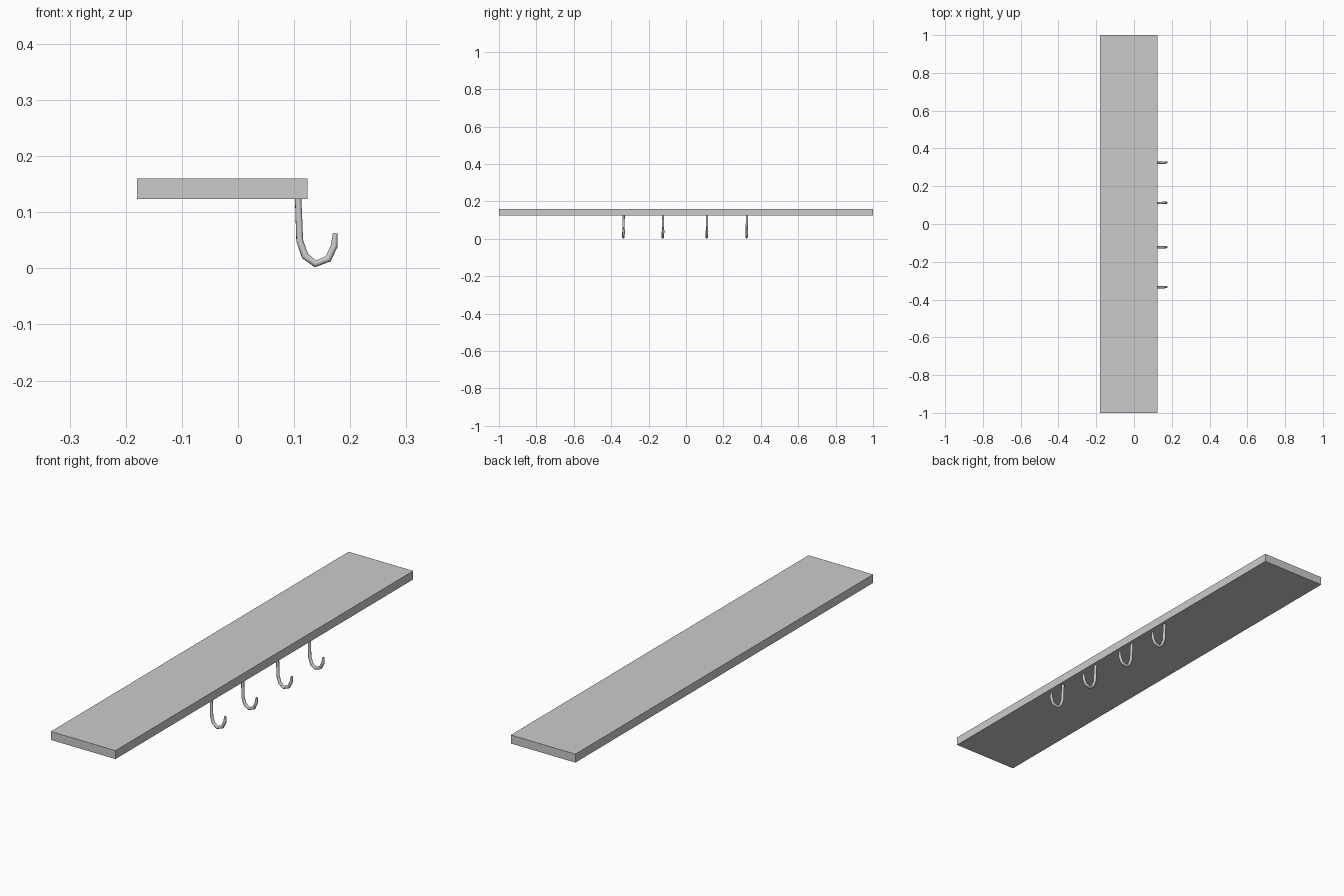
import bpy, bmesh
from mathutils import Matrix

if "Cube" in bpy.data.objects:
    bpy.data.objects.remove(bpy.data.objects["Cube"])


# Shelf board
def make_box(name, lo, hi):
    size = [h - l for l, h in zip(lo, hi)]
    mid = [(h + l) / 2 for l, h in zip(lo, hi)]
    bm = bmesh.new()
    bmesh.ops.create_cube(bm, size=1, matrix=Matrix.Translation(mid) @ Matrix.Diagonal((*size, 1)))
    mesh = bpy.data.meshes.new(name)
    bm.to_mesh(mesh)
    bm.free()
    obj = bpy.data.objects.new(name, mesh)
    bpy.context.collection.objects.link(obj)


make_box("shelf_board", (-0.18, -1, 0.124), (0.124, 1, 0.16))

# Coat hook: path points are (x, y, z, relative thickness), root sunk into the board
path = [
    (0.107, 0.001, 0.130, 1.0),
    (0.110, 0.000, 0.049, 1.08),
    (0.1195, -0.001, 0.022, 1.15),
    (0.1378, -0.001, 0.008, 1.08),
    (0.161, 0.000, 0.017, 1.12),
    (0.1715, 0.001, 0.040, 1.08),
    (0.173, 0.002, 0.0625, 0.7),
]
curve = bpy.data.curves.new("hook", 'CURVE')
curve.dimensions = '3D'
curve.bevel_depth = 0.006
curve.bevel_resolution = 2
curve.use_fill_caps = True
spline = curve.splines.new('POLY')
spline.points.add(len(path) - 1)
for point, (x, y, z, r) in zip(spline.points, path):
    point.co = (x, y, z, 1)
    point.radius = r

# Convert to a mesh and smooth the rod while keeping the tip edge sharp
hook = bpy.data.objects.new("hook_1", curve)
bpy.context.collection.objects.link(hook)
bpy.context.view_layer.objects.active = hook
hook.select_set(True)
bpy.ops.object.convert(target='MESH')
hook = bpy.context.view_layer.objects.active
bpy.ops.object.shade_smooth_by_angle(angle=1.05)

# Row of four hooks
hook.location.y = -0.334
for i, y in enumerate((-0.123, 0.112, 0.325), start=2):
    copy = hook.copy()
    copy.name = f"hook_{i}"
    copy.location.y = y
    bpy.context.collection.objects.link(copy)
